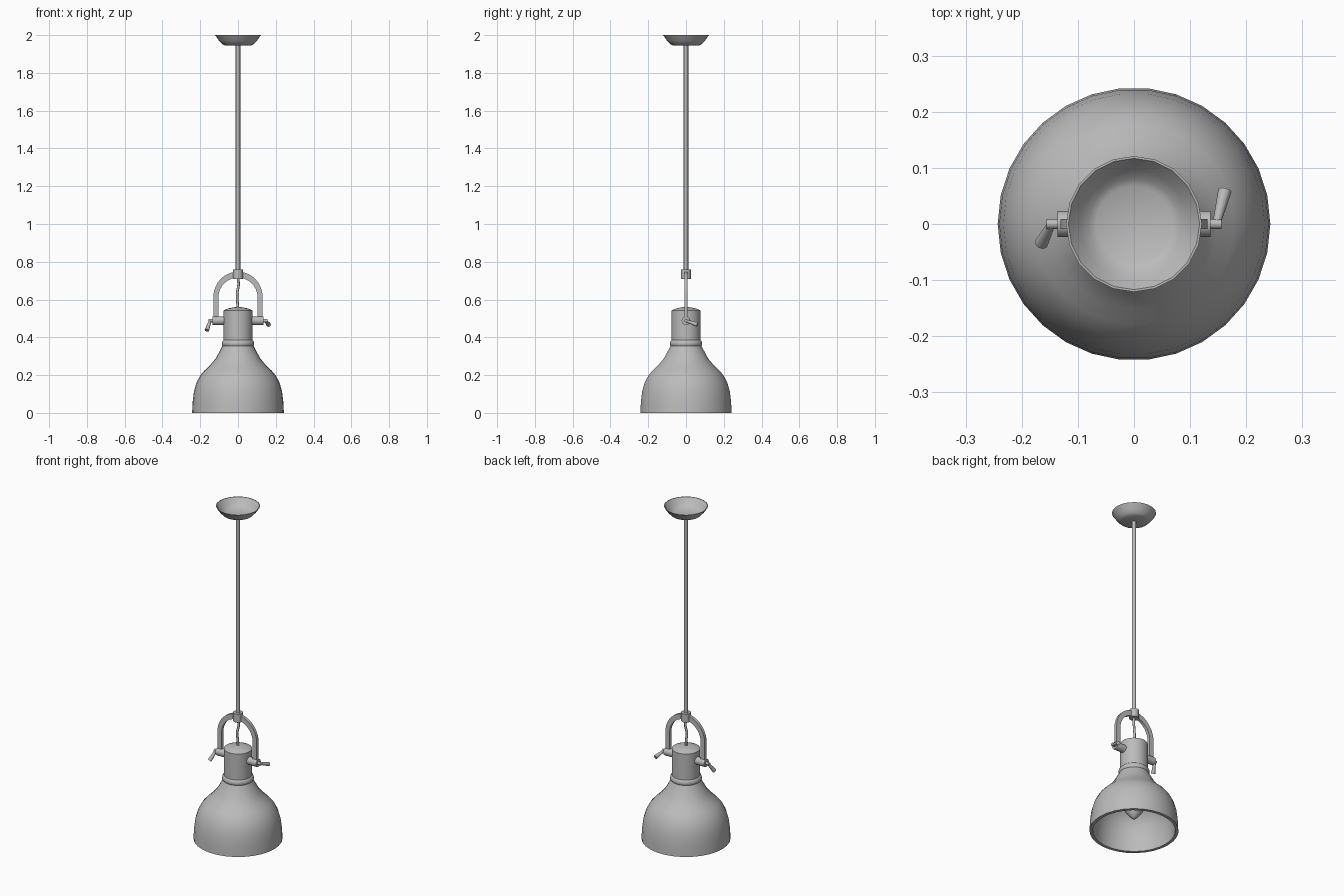
import bpy, bmesh, math
from mathutils import Vector

cube = bpy.data.objects.get("Cube")
if cube:
    bpy.data.objects.remove(cube)

grey = bpy.data.materials.new("grey_metal")
grey.use_nodes = True
grey.diffuse_color = (0.5, 0.5, 0.5, 1)
grey.node_tree.nodes["Principled BSDF"].inputs["Base Color"].default_value = (0.5, 0.5, 0.5, 1)


def finish(name, bm, angle=40):
    bmesh.ops.remove_doubles(bm, verts=bm.verts, dist=1e-5)
    bmesh.ops.recalc_face_normals(bm, faces=bm.faces)
    mesh = bpy.data.meshes.new(name)
    bm.to_mesh(mesh)
    bm.free()
    mesh.materials.append(grey)
    mesh.shade_smooth()
    mesh.set_sharp_from_angle(angle=math.radians(angle))
    obj = bpy.data.objects.new(name, mesh)
    bpy.context.collection.objects.link(obj)
    return obj


def lathe(name, profile, sides, angle=40):
    """Spin a (radius, height) profile around the z axis."""
    bm = bmesh.new()
    verts = [bm.verts.new((r, 0, z)) for r, z in profile]
    edges = [bm.edges.new(pair) for pair in zip(verts, verts[1:])]
    bmesh.ops.spin(bm, geom=verts + edges, cent=(0, 0, 0), axis=(0, 0, 1),
                   angle=math.tau, steps=sides, use_duplicate=False)
    return finish(name, bm, angle)


def rod(name, start, end, r1, r2=None, sides=12):
    """Cylinder or cone between two points."""
    a, b = Vector(start), Vector(end)
    bm = bmesh.new()
    bmesh.ops.create_cone(bm, cap_ends=True, segments=sides, radius1=r1,
                          radius2=r2 or r1, depth=(b - a).length)
    bmesh.ops.rotate(bm, verts=bm.verts,
                     matrix=(b - a).to_track_quat('Z', 'Y').to_matrix())
    bmesh.ops.translate(bm, verts=bm.verts, vec=(a + b) / 2)
    return finish(name, bm)


# Ceiling canopy: open bowl
lathe("ceiling_canopy", [(0, 1.945), (0.07, 1.946), (0.084, 1.953), (0.1, 1.97),
                         (0.121, 2), (0.117, 2), (0.097, 1.973), (0.081, 1.957),
                         (0.068, 1.95), (0, 1.949)], 20)

# Stem and the sleeve under it
rod("stem", (0, 0, 0.74), (0, 0, 1.947), 0.012)
rod("stem_sleeve", (0, 0, 0.708), (0, 0, 0.758), 0.027, sides=16)

# Yoke: arched flat bar
bm = bmesh.new()
steps = 20
pairs = []
for i in range(-1, steps + 2):
    t = math.pi * min(max(i, 0), steps) / steps
    drop = 0.14 if i in (-1, steps + 1) else 0
    pairs.append([bm.verts.new((w * math.cos(t), -0.009, 0.61 + h * math.sin(t) - drop))
                  for w, h in ((0.131, 0.138), (0.104, 0.106))])
faces = [bm.faces.new((a[0], b[0], b[1], a[1])) for a, b in zip(pairs, pairs[1:])]
out = bmesh.ops.extrude_face_region(bm, geom=faces, use_keep_orig=True)
bmesh.ops.translate(bm, vec=(0, 0.018, 0),
                    verts=[v for v in out["geom"] if isinstance(v, bmesh.types.BMVert)])
finish("yoke", bm)

# Pivots with wing levers on each side
tips = {"left": (0.162, 0.06, 0.467), "right": (-0.165, -0.034, 0.437)}
for side, tip in tips.items():
    s = 1 if side == "left" else -1
    rod(side + "_pivot", (s * 0.06, 0, 0.488), (s * 0.136, 0, 0.488), 0.023, sides=16)
    rod(side + "_pivot_screw", (s * 0.13, 0, 0.488), (s * 0.156, 0, 0.488), 0.009)
    rod(side + "_wing_lever", (s * 0.147, 0, 0.488), tip, 0.007, 0.012)

# Cable between sleeve and socket
curve = bpy.data.curves.new("cable", 'CURVE')
curve.dimensions = '3D'
curve.bevel_depth = 0.007
curve.bevel_resolution = 2
curve.use_fill_caps = True
curve.materials.append(grey)
path = [(0, 0, 0.715), (0.003, 0.002, 0.68), (-0.004, -0.002, 0.635),
        (-0.003, 0.002, 0.59), (0, 0, 0.55)]
spline = curve.splines.new('BEZIER')
spline.bezier_points.add(len(path) - 1)
for point, co in zip(spline.bezier_points, path):
    point.co = co
    point.handle_left_type = point.handle_right_type = 'AUTO'
bpy.context.collection.objects.link(bpy.data.objects.new("cable", curve))

# Socket housing with domed cap and collar
lathe("socket_housing", [(0, 0.56), (0.025, 0.559), (0.055, 0.552), (0.077, 0.542),
                         (0.077, 0.385), (0.083, 0.38), (0.086, 0.37), (0.086, 0.36),
                         (0.08, 0.352), (0, 0.352)], 30)

# Bell shade with wall thickness
outer = [(0.08, 0.36), (0.093, 0.334), (0.118, 0.288), (0.15, 0.25), (0.178, 0.224),
         (0.2, 0.198), (0.22, 0.16), (0.233, 0.115), (0.24, 0.06), (0.243, 0)]
inner = [(0.225, 0), (0.222, 0.06), (0.215, 0.11), (0.203, 0.152), (0.185, 0.186),
         (0.164, 0.21), (0.138, 0.235), (0.105, 0.275), (0.078, 0.325), (0, 0.34)]
lathe("shade", [(0, 0.36)] + outer + inner, 30)

# Bulb with pointed tip, and its holder
lathe("bulb", [(0, 0.075), (0.012, 0.079), (0.03, 0.098), (0.05, 0.125), (0.057, 0.155),
               (0.052, 0.19), (0.036, 0.225), (0.026, 0.26), (0, 0.265)], 20)
rod("bulb_holder", (0, 0, 0.25), (0, 0, 0.345), 0.032, sides=20)
